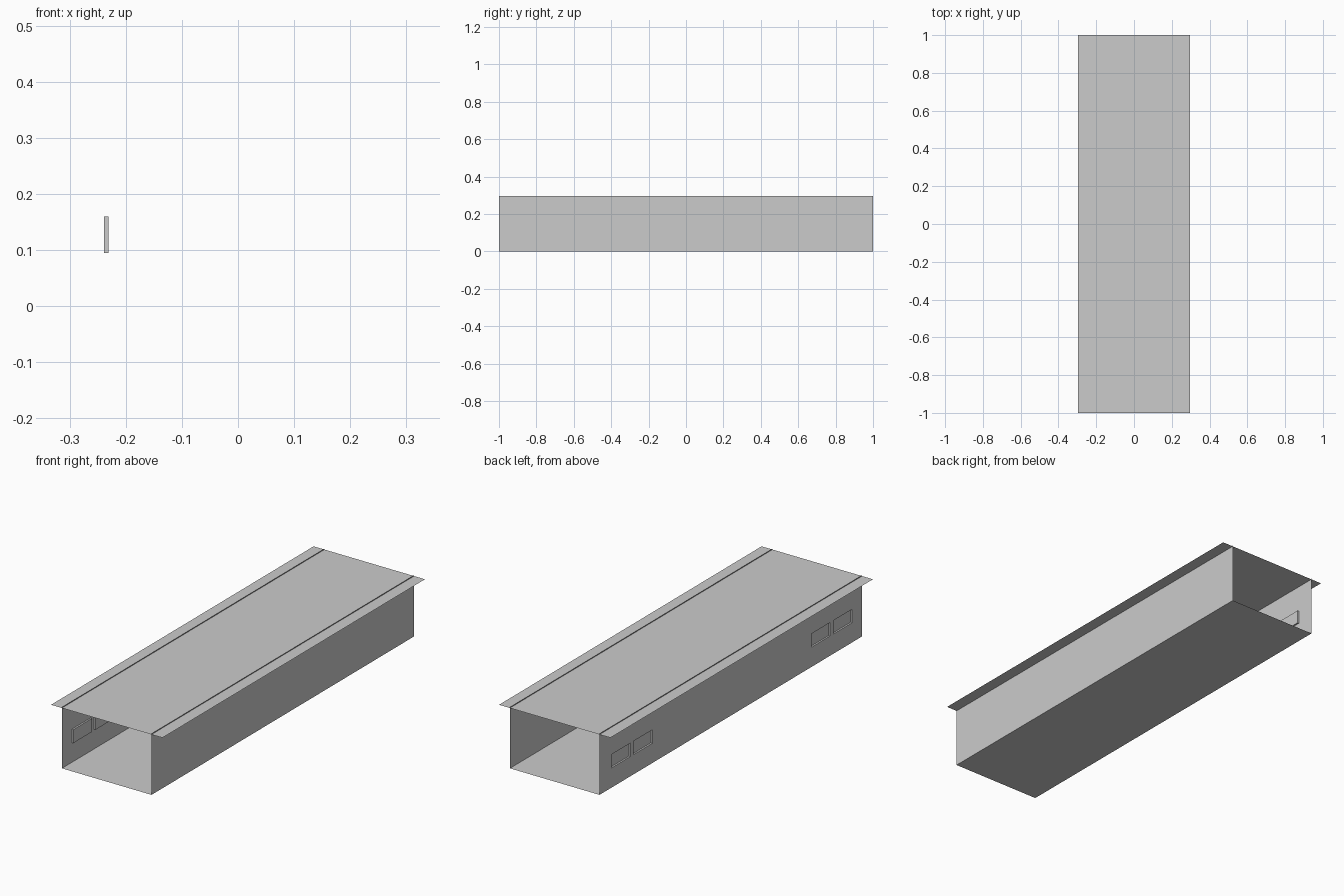
import bpy, bmesh

if "Cube" in bpy.data.objects:
    bpy.data.objects.remove(bpy.data.objects["Cube"])

WALL_X, WALL_H = 0.239, 0.295
ROOF_X, ROOF_Z = 0.297, 0.291
WIN_Z0, WIN_Z1 = 0.095, 0.16
WIN_W, DEPTH = 0.143, 0.008
WIN_STARTS = [-0.925, -0.756, 0.598, 0.766]


def make_object(name, quads, material=None):
    bm = bmesh.new()
    for quad in quads:
        bm.faces.new([bm.verts.new(co) for co in quad])
    bmesh.ops.remove_doubles(bm, verts=bm.verts, dist=1e-5)
    mesh = bpy.data.meshes.new(name)
    bm.to_mesh(mesh)
    bm.free()
    obj = bpy.data.objects.new(name, mesh)
    bpy.context.collection.objects.link(obj)
    if material:
        mesh.materials.append(material)
    return obj


def flat(hx, z):
    return [(-hx, -1, z), (hx, -1, z), (hx, 1, z), (-hx, 1, z)]


def upright(x, y0, y1, z0, z1):
    return [(x, y1, z0), (x, y0, z0), (x, y0, z1), (x, y1, z1)]


# Floor, overhanging roof and plain right wall
make_object("floor", [flat(WALL_X, 0)])
make_object("roof", [flat(ROOF_X, ROOF_Z)])
make_object("right_wall", [upright(WALL_X, -1, 1, 0, WALL_H)[::-1]])

# Left wall: a grid of cells with the window cells left open
ys = sorted([-1, 1] + WIN_STARTS + [s + WIN_W for s in WIN_STARTS])
zs = [0, WIN_Z0, WIN_Z1, WALL_H]
cells = [upright(-WALL_X, ys[i], ys[i + 1], zs[j], zs[j + 1])
         for i in range(len(ys) - 1) for j in range(3)
         if not (j == 1 and ys[i] in WIN_STARTS)]
make_object("left_wall", cells)

# Windows: shallow recess pushed inward, closed by a lighter pane
glass = bpy.data.materials.new("pane_grey")
glass.diffuse_color = (0.85, 0.85, 0.85, 1)
glass.use_nodes = True
glass.node_tree.nodes["Principled BSDF"].inputs["Base Color"].default_value = glass.diffuse_color
for n, y in enumerate(WIN_STARTS, 1):
    outer = upright(-WALL_X, y, y + WIN_W, WIN_Z0, WIN_Z1)
    inner = upright(-WALL_X + DEPTH, y, y + WIN_W, WIN_Z0, WIN_Z1)
    sides = [[outer[i], outer[(i + 1) % 4], inner[(i + 1) % 4], inner[i]]
             for i in range(4)]
    make_object(f"window_frame_{n}", sides)
    make_object(f"window_pane_{n}", [inner], glass)
